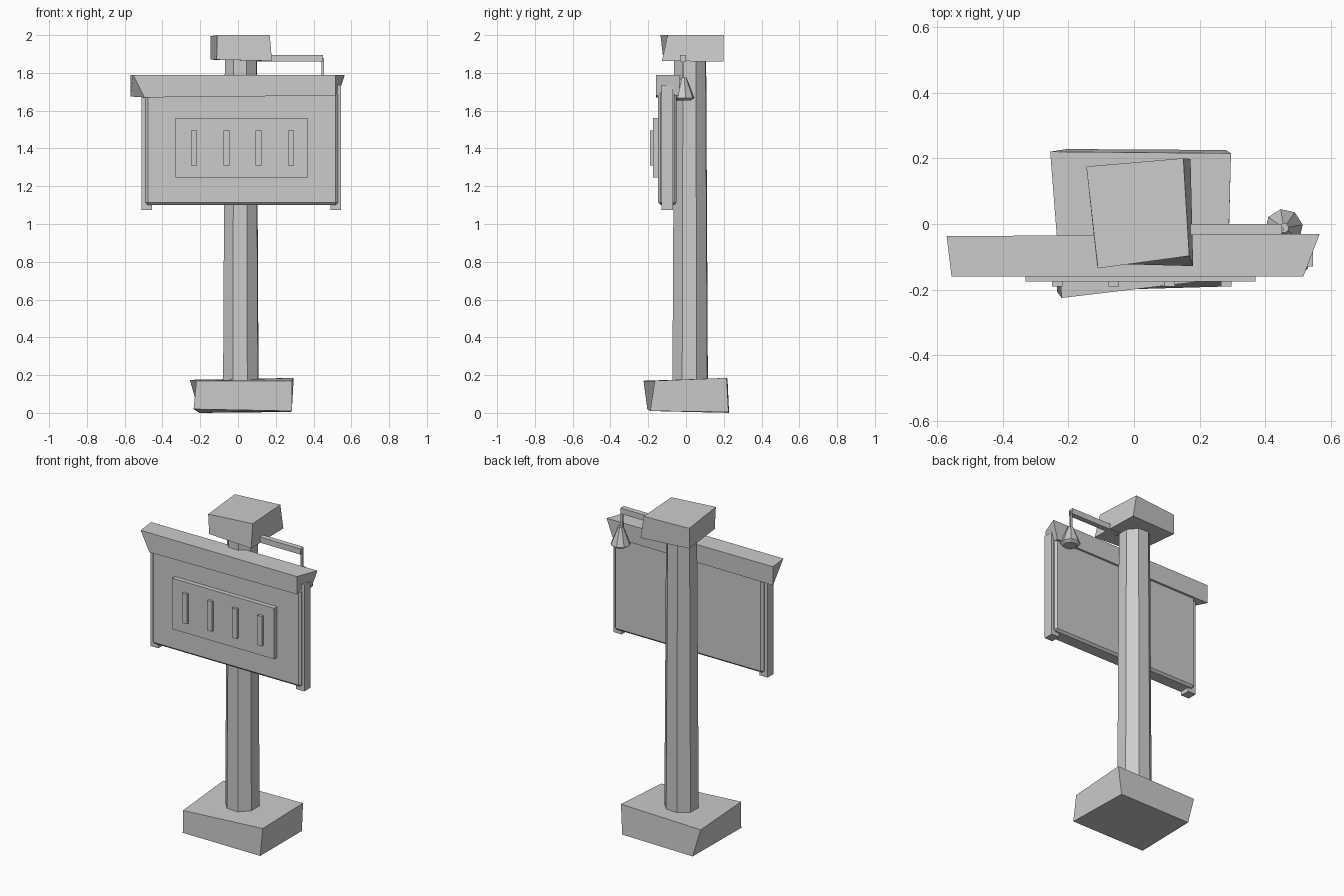
import bpy, bmesh, math

if "Cube" in bpy.data.objects:
    bpy.data.objects.remove(bpy.data.objects["Cube"])

grey = bpy.data.materials.new("plain grey")
grey.diffuse_color = (0.6, 0.6, 0.6, 1)
grey.use_nodes = True
grey.node_tree.nodes["Principled BSDF"].inputs["Base Color"].default_value = grey.diffuse_color


def finish(name, bm):
    bmesh.ops.recalc_face_normals(bm, faces=bm.faces)
    me = bpy.data.meshes.new(name)
    bm.to_mesh(me)
    bm.free()
    me.materials.append(grey)
    ob = bpy.data.objects.new(name, me)
    bpy.context.collection.objects.link(ob)
    return ob


def loft(name, rings):
    """Skin a stack of equal-length point rings and close both ends."""
    bm = bmesh.new()
    vs = [[bm.verts.new(p) for p in r] for r in rings]
    n = len(vs[0])
    for a, b in zip(vs, vs[1:]):
        for i in range(n):
            j = (i + 1) % n
            bm.faces.new((a[i], a[j], b[j], b[i]))
    bm.faces.new(vs[0][::-1])
    bm.faces.new(vs[-1])
    return finish(name, bm)


def box(name, x, y, z):
    return loft(name, [[(x[0], y[0], h), (x[1], y[0], h),
                        (x[1], y[1], h), (x[0], y[1], h)] for h in z])


def column(name, cx, cy, profile, sides=8, turn=20):
    """Faceted round part from (radius, height) pairs."""
    ang = [math.radians(turn + 360 * i / sides) for i in range(sides)]
    return loft(name, [[(cx + r * math.cos(a), cy + r * math.sin(a), h)
                        for a in ang] for r, h in profile])


# Roughly hewn base and cap blocks: bottom ring, then top ring
loft("base_block", [
    [(-0.235, -0.205, 0.02), (0.285, -0.19, 0.01), (0.28, 0.225, 0.005), (-0.205, 0.228, 0.0)],
    [(-0.22, -0.225, 0.17), (0.285, -0.165, 0.17), (0.295, 0.215, 0.185), (-0.255, 0.22, 0.175)]])
loft("cap_block", [
    [(-0.113, -0.12, 1.87), (0.18, -0.128, 1.863), (0.172, 0.198, 1.86), (-0.145, 0.175, 1.87)],
    [(-0.11, -0.135, 2.0), (0.168, -0.097, 2.0), (0.15, 0.2, 2.0), (-0.145, 0.175, 1.995)]])

# Eight-sided main post with a slight taper
column("main_post", 0.015, 0.022, [(0.1, 0.15), (0.09, 1.9)])

# Sign board with softened edges
board = box("sign_board", (-0.49, 0.53), (-0.147, -0.05), (1.10, 1.70))
bev = board.modifiers.new("edge chamfer", 'BEVEL')
bev.width = 0.013
bev.segments = 1

# Side rails
for side, x in (("left", (-0.51, -0.455)), ("right", (0.49, 0.545))):
    box(side + "_rail", x, (-0.13, -0.07), (1.075, 1.735))

# Angled-end roof beam
loft("roof_beam", [
    [(-0.495, -0.16, 1.67), (0.515, -0.16, 1.68), (0.53, -0.037, 1.68), (-0.57, -0.037, 1.675)],
    [(-0.555, -0.16, 1.79), (0.515, -0.16, 1.79), (0.565, -0.03, 1.79), (-0.57, -0.037, 1.79)]])

# Raised plate and four bars
box("face_plate", (-0.33, 0.37), (-0.175, -0.14), (1.245, 1.56))
for i in range(4):
    x = -0.233 + i * 0.171
    box(f"bar_{i + 1}", (x - 0.016, x + 0.016), (-0.19, -0.17), (1.31, 1.495))

# Lamp arm, hanging rod and shade
box("lamp_arm", (0.1, 0.45), (-0.033, 0.0), (1.86, 1.895))
box("lamp_rod", (0.443, 0.455), (-0.022, -0.01), (1.75, 1.88))
column("lamp_shade", 0.456, -0.012, [(0.04, 1.655), (0.058, 1.668), (0.015, 1.775)], turn=10)
